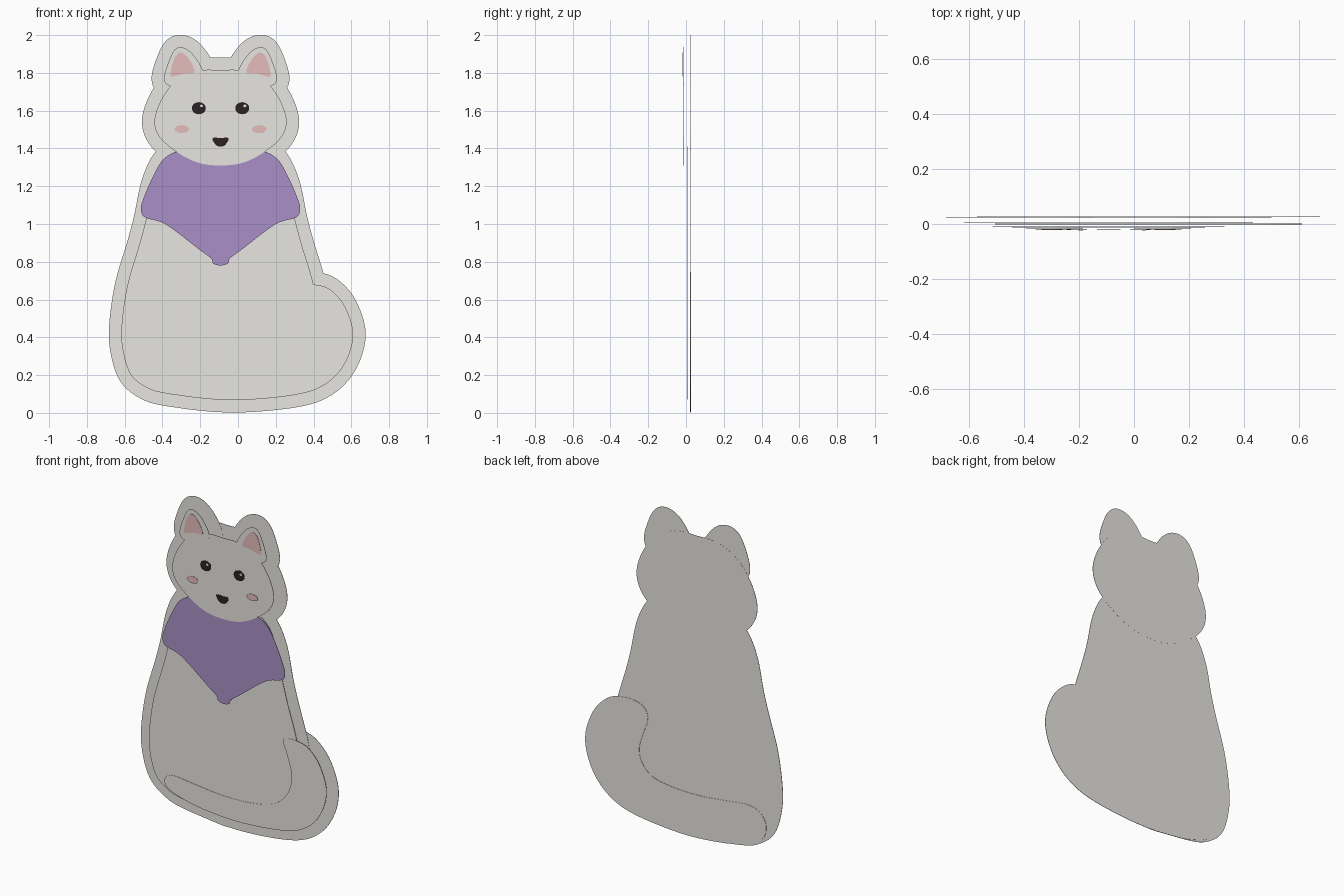
import bpy
import bmesh
import math
from mathutils import Vector

AXIS = -0.0925      # centre line of the sitting animal (the tail sticks out to one side)
THICK = 0.002       # thickness of every flat layer
BORDER = 0.066      # width of the backing border

old = bpy.data.objects.get("Cube")
if old:
    bpy.data.objects.remove(old, do_unlink=True)


def make_material(name, red, green, blue):
    mat = bpy.data.materials.new(name)
    mat.use_nodes = True
    colour = (red, green, blue, 1.0)
    mat.diffuse_color = colour
    shader = mat.node_tree.nodes["Principled BSDF"]
    shader.inputs["Base Color"].default_value = colour
    shader.inputs["Roughness"].default_value = 0.8
    return mat


fur = make_material("warm white fur", 0.80, 0.79, 0.75)
lavender = make_material("lavender cloth", 0.40, 0.28, 0.57)
pink = make_material("soft pink", 0.82, 0.52, 0.52)
black = make_material("soft black", 0.025, 0.016, 0.016)
white = make_material("glint white", 0.95, 0.95, 0.95)


def smooth_loop(points, steps=6):
    """Closed spline through the points; a doubled point makes a corner."""
    points = [Vector(p) for p in points]
    count = len(points)
    loop = []
    for i in range(count):
        a, b, c, d = (points[(i + k) % count] for k in (-1, 0, 1, 2))
        for s in range(steps):
            t = s / steps
            p = b + (c - a) * t / 2
            p += (a * 2 - b * 5 + c * 4 - d) * t * t / 2
            p += (b * 3 - a - c * 3 + d) * t ** 3 / 2
            if not loop or (p - loop[-1]).length > 0.0005:
                loop.append(p)
    if (loop[0] - loop[-1]).length < 0.0005:
        loop.pop()
    return loop


def grow_loop(loop, amount):
    """Push a closed outline outwards along its normals."""
    count = len(loop)
    area = sum(loop[i - 1].cross(loop[i]) for i in range(count))
    side = 1 if area > 0 else -1
    grown = []
    for i, p in enumerate(loop):
        tangent = (loop[(i + 1) % count] - loop[i - 1]).normalized()
        grown.append(p + Vector((tangent.y, -tangent.x)) * amount * side)
    return grown


def plate(name, loop, y, mat):
    """Thin flat layer with the given outline, lying in the xz plane."""
    bm = bmesh.new()
    front = [bm.verts.new((p.x, y - THICK / 2, p.y)) for p in loop]
    face = bm.faces.new(front)
    result = bmesh.ops.extrude_face_region(bm, geom=[face], use_keep_orig=True)
    moved = [g for g in result["geom"] if isinstance(g, bmesh.types.BMVert)]
    bmesh.ops.translate(bm, verts=moved, vec=(0, THICK, 0))
    bmesh.ops.recalc_face_normals(bm, faces=bm.faces)
    bmesh.ops.triangulate(bm, faces=[f for f in bm.faces if len(f.verts) > 4])
    mesh = bpy.data.meshes.new(name)
    bm.to_mesh(mesh)
    bm.free()
    mesh.materials.append(mat)
    obj = bpy.data.objects.new(name, mesh)
    bpy.context.collection.objects.link(obj)
    return obj


def symmetric(half):
    """Half outline from top to bottom, mirrored about the centre line."""
    other = [(-x, z) for x, z in reversed(half) if x > 0]
    return smooth_loop([(AXIS + x, z) for x, z in half + other])


def sided(points, side):
    return smooth_loop([(AXIS + side * x, z) for x, z in points])


def oval(x, z, rx, rz, segments=28):
    angles = [math.tau * i / segments for i in range(segments)]
    return [Vector((x + rx * math.cos(a), z + rz * math.sin(a))) for a in angles]


# Outlines
body = symmetric([(0, 1.41), (.18, 1.4), (.285, 1.35), (.352, 1.22), (.393, 1.03),
                  (.43, .89), (.492, .68), (.523, .47), (.518, .335), (.477, .205),
                  (.393, .135), (.3, .105), (.11, .08), (0, .07)])
head = symmetric([(0, 1.815), (.095, 1.815), (.19, 1.79), (.265, 1.73), (.325, 1.635),
                  (.35, 1.535), (.315, 1.45), (.215, 1.37), (.11, 1.322), (0, 1.31)])
scarf = symmetric([(0, 1.4), (.2, 1.39), (.3, 1.345), (.363, 1.24), (.41, 1.13),
                   (.421, 1.08), (.4, 1.035), (.29, .998), (.113, .865),
                   (.05, .818), (.04, .792), (0, .78)])
tail = smooth_loop([(.31, .655), (.33, .675), (.4, .68), (.485, .655), (.565, .565),
                    (.61, .415), (.565, .26), (.46, .15), (.3, .095), (0, .068),
                    (-.26, .085), (-.415, .12), (-.49, .155), (-.505, .195),
                    (-.485, .225), (-.43, .237), (-.28, .22), (-.1, .204), (.09, .21),
                    (.245, .245), (.34, .335), (.37, .45), (.34, .57)])
nose = symmetric([(0, 1.455), (.035, 1.457), (.042, 1.445), (.022, 1.416), (0, 1.41)])
ear_points = [(.095, 1.815), (.148, 1.9), (.2, 1.934), (.243, 1.922), (.28, 1.845),
              (.299, 1.765), (.265, 1.73), (.17, 1.72), (.11, 1.76)]
inner_ear_points = [(.137, 1.805), (.165, 1.87), (.208, 1.908), (.245, 1.875),
                    (.265, 1.79), (.24, 1.783), (.19, 1.797)]

# Backing layers: every silhouette part again with a wide border
plate("body_backing", grow_loop(body, BORDER), 0.023, fur)
plate("tail_backing", grow_loop(tail, BORDER), 0.026, fur)
plate("head_backing", grow_loop(head, BORDER), 0.0235, fur)

# Front layers
plate("body", body, 0.007, fur)
plate("tail", tail, 0, fur)
plate("scarf", scarf, -0.008, lavender)
plate("head", head, -0.014, fur)
plate("nose", nose, -0.021, black)

# Paired parts
for label, side in (("left", 1), ("right", -1)):
    ear = sided(ear_points, side)
    plate(label + "_ear_backing", grow_loop(ear, BORDER), 0.0228, fur)
    plate(label + "_ear", ear, -0.0145, fur)
    plate(label + "_inner_ear", sided(inner_ear_points, side), -0.019, pink)
    eye_x = AXIS + side * 0.115
    plate(label + "_eye", oval(eye_x, 1.613, .037, .032), -0.021, black)
    plate(label + "_eye_glint", oval(eye_x + .014, 1.625, .008, .007), -0.024, white)
    plate(label + "_cheek", oval(AXIS + side * 0.205, 1.502, .038, .021), -0.021, pink)
